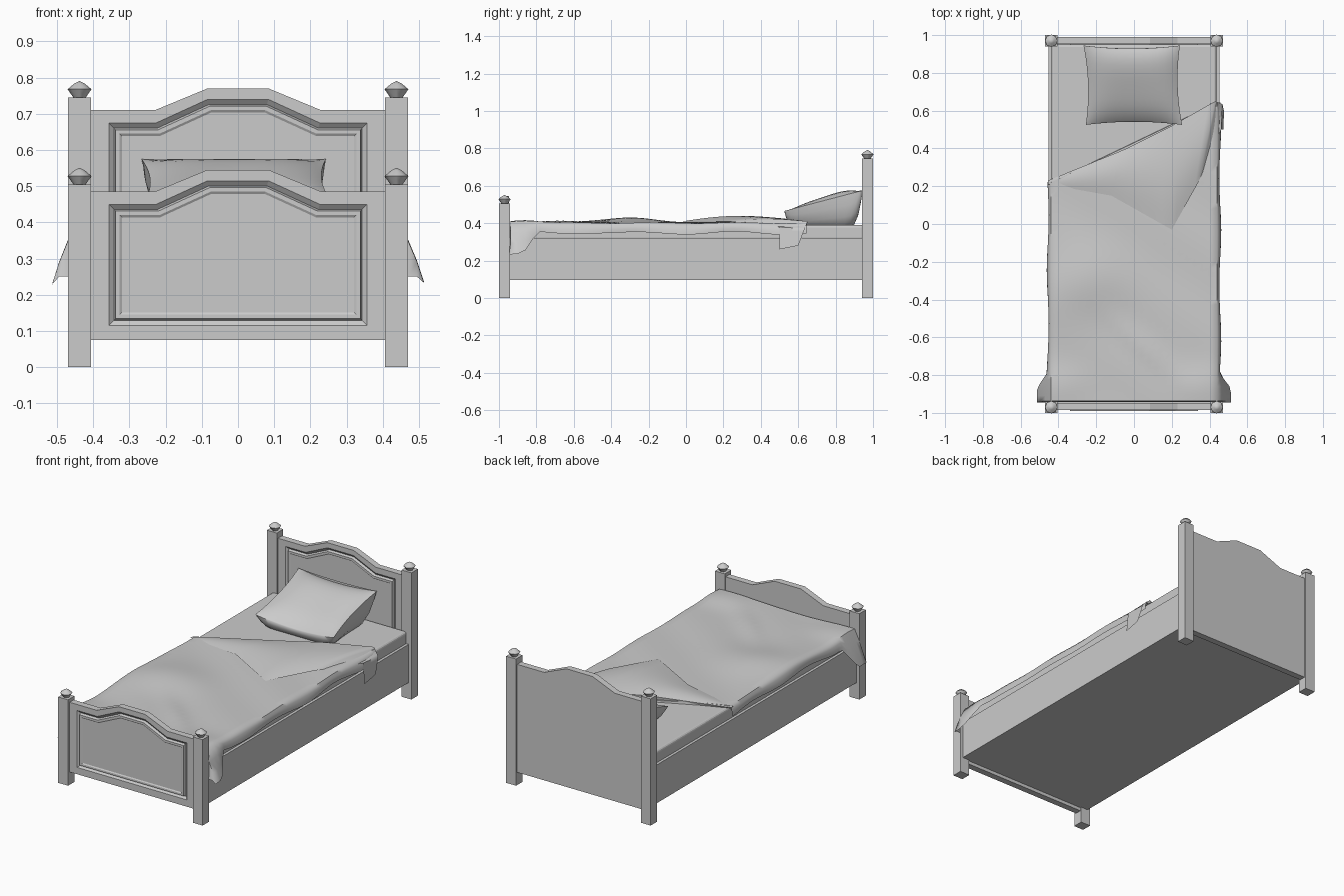
import bpy, bmesh, math
from mathutils import Vector

cube = bpy.data.objects.get("Cube")
if cube:
    bpy.data.objects.remove(cube, do_unlink=True)

grey = bpy.data.materials.new("plain_grey")
grey.use_nodes = True
grey.diffuse_color = (0.6, 0.6, 0.6, 1)
grey.node_tree.nodes["Principled BSDF"].inputs["Base Color"].default_value = (0.6, 0.6, 0.6, 1)


def finish(name, bm, smooth=None, fix_normals=True):
    if fix_normals:
        bmesh.ops.recalc_face_normals(bm, faces=bm.faces)
    mesh = bpy.data.meshes.new(name)
    bm.to_mesh(mesh)
    bm.free()
    obj = bpy.data.objects.new(name, mesh)
    bpy.context.collection.objects.link(obj)
    mesh.materials.append(grey)
    if smooth:
        bpy.ops.object.select_all(action='DESELECT')
        obj.select_set(True)
        bpy.context.view_layer.objects.active = obj
        bpy.ops.object.shade_smooth_by_angle(angle=math.radians(smooth))
    return obj


def box(name, x0, x1, y0, y1, z0, z1, bevel=0):
    bm = bmesh.new()
    bmesh.ops.create_cube(bm, size=1)
    for v in bm.verts:
        v.co = ((x0 + x1) / 2 + v.co.x * (x1 - x0),
                (y0 + y1) / 2 + v.co.y * (y1 - y0),
                (z0 + z1) / 2 + v.co.z * (z1 - z0))
    obj = finish(name, bm)
    if bevel:
        mod = obj.modifiers.new("rounded_edge", 'BEVEL')
        mod.width, mod.segments = bevel, 3
    return obj


def skin(bm, rows):
    """Quads between neighbouring rows of points."""
    grid = [[bm.verts.new(p) for p in row] for row in rows]
    for a, b in zip(grid, grid[1:]):
        for i in range(len(a) - 1):
            bm.faces.new((a[i], a[i + 1], b[i + 1], b[i]))
    return grid


# Posts with faceted finials
def post(name, x, y, top):
    box(name, x - 0.032, x + 0.032, y - 0.03, y + 0.03, 0, top)
    bm = bmesh.new()
    rings = []
    for r, h in ((0.017, 0), (0.033, 0.023), (0.014, 0.039)):
        rings.append([bm.verts.new((x + r * math.cos(k * math.tau / 8),
                                    y + r * math.sin(k * math.tau / 8), top + h)) for k in range(8)])
    for a, b in zip(rings, rings[1:]):
        for k in range(8):
            bm.faces.new((a[k], a[k - 1], b[k - 1], b[k]))
    tip = bm.verts.new((x, y, top + 0.046))
    for k in range(8):
        bm.faces.new((rings[-1][k], rings[-1][k - 1], tip))
    bm.faces.new(rings[0])
    finish(name + "_finial", bm, 50)


for side, sx in (("left", 1), ("right", -1)):
    post(f"head_post_{side}", sx * 0.438, 0.97, 0.745)
    post(f"foot_post_{side}", sx * 0.438, -0.97, 0.505)


# Arched boards with a grooved, raised panel on the front
def outline(half, base, shoulder, knee, peak, peak_x):
    right = [(half, base), (half, shoulder), (knee, shoulder), (peak_x, peak)]
    return right + [(-x, z) for x, z in reversed(right)]


def panel(inset, drop):
    return outline(0.357 - inset, 0.115 + inset, 0.675 - inset - drop,
                   0.226 - inset * 0.3, 0.74 - inset - drop, 0.084 - inset * 0.3)


def board(name, front, back, drop):
    edge = outline(0.41, 0.075, 0.71 - drop, 0.23, 0.77 - drop, 0.085)
    loops = [(edge, back), (edge, front), (panel(0, drop), front),
             (panel(0.014, drop), front + 0.012), (panel(0.019, drop), front - 0.004),
             (panel(0.03, drop), front - 0.004), (panel(0.036, drop), front)]
    bm = bmesh.new()
    rings = [[bm.verts.new((x, y, z)) for x, z in pts] for pts, y in loops]
    for a, b in zip(rings, rings[1:]):
        for k in range(len(a)):
            bm.faces.new((a[k - 1], a[k], b[k], b[k - 1]))
    bm.faces.new(rings[0])
    bm.faces.new(rings[-1])
    finish(name, bm)


board("headboard", 0.952, 0.99, 0)
board("footboard", -0.985, -0.947, 0.225)

# Base and mattress
box("bed_base", -0.452, 0.452, -0.95, 0.955, 0.095, 0.32)
box("mattress", -0.437, 0.437, -0.942, 0.95, 0.31, 0.39, 0.014)


# Blanket: draped sheet with soft wrinkles, cut on a slant at the head end
def bump(x, y, cx, cy, rx, ry):
    return math.exp(-((x - cx) / rx) ** 2 - ((y - cy) / ry) ** 2)


def blanket_top(x, y):
    ridge = (x - 0.05) + (y + 0.65)
    crease = math.exp(-(ridge / 0.06) ** 2) * bump(x, y, 0.05, -0.65, 0.22, 0.22)
    return (0.402 + 0.03 * bump(x, y, -0.3, -0.32, 0.22, 0.18) + 0.014 * crease
            + 0.016 * bump(x, y, 0.38, -0.85, 0.15, 0.1) + 0.012 * bump(x, y, -0.38, -0.85, 0.15, 0.1)
            + 0.003 * math.sin(9 * x + 14 * y))


def blanket_point(u, v):
    x = max(-0.44, min(0.44, u))
    over = abs(u) - 0.44
    end = 0.43 + 0.478 * x
    y = -0.938 + (end + 0.938) * v
    z = blanket_top(x, y)
    if over > 0:
        sx = math.copysign(1, u)
        flare = max(0, min(1, (-0.79 - y) / 0.08))
        k = over / 0.06
        wave = 0.006 * math.sin(11 * y + 2 * sx)
        x += sx * (0.016 * min(1, 2 * k) + k * (0.058 * flare + wave * (1 - flare)))
        z -= k * (0.055 + 0.125 * flare + wave)
    return Vector((x, y, z))


columns = [-0.5, -0.48, -0.46] + [-0.44 + 0.88 * i / 22 for i in range(23)] + [0.46, 0.48, 0.5]
rows = [[blanket_point(u, j / 40) for u in columns] for j in range(41)]
hem = [Vector((p.x, -0.944, min(p.z, 0.25))) for p in rows[0]]
tail = [Vector((p.x, p.y + 0.003, min(p.z, 0.385))) for p in rows[-1]]
bm = bmesh.new()
skin(bm, [hem] + rows + [tail])
finish("blanket", bm, 60, False)


# Turned-back corner of the blanket, hanging over the left side
def along(points, t):
    s = t * (len(points) - 1)
    i = min(int(s), len(points) - 2)
    return Vector(points[i]).lerp(Vector(points[i + 1]), s - i)


crease_line = [(-0.455, 0.23, 0.395), (-0.05, 0.395, 0.418), (0.2, 0.52, 0.425),
               (0.43, 0.65, 0.41), (0.468, 0.635, 0.37), (0.476, 0.6, 0.28)]
free_edge = [(-0.455, 0.21, 0.395), (-0.12, 0.15, 0.41), (0.2, -0.03, 0.408),
             (0.34, 0.22, 0.41), (0.462, 0.5, 0.38), (0.474, 0.5, 0.26)]
rows = []
for j in range(13):
    t = j / 12
    row = []
    for i in range(31):
        s = i / 30
        p = along(crease_line, s).lerp(along(free_edge, s), t)
        p.z += 0.022 * math.sin(math.pi * t) * math.sin(math.pi * min(1, s / 0.75))
        row.append(p)
    rows.append(row)
lip = [Vector((p.x, p.y - 0.004, min(p.z, 0.39))) for p in rows[0]]
bm = bmesh.new()
skin(bm, [lip] + rows)
bmesh.ops.reverse_faces(bm, faces=bm.faces)
finish("blanket_fold", bm, 60, False)


# Pillow leaning on the headboard: two bulged sheets meeting at a seam
def pillow_point(u, v, upper):
    round_u, round_v = 1 - u ** 4, 1 - v ** 4
    x = u * (0.255 - 0.018 * (1 - v * v)) - 0.012 * (1 + v) / 2
    y = 0.735 + v * (0.21 - 0.016 * (1 - u * u))
    seam = 0.52 + 0.055 * v - 0.03 * (1 - u * u) * (1 - v) / 2
    if upper:
        z = seam + 0.034 * round_u * round_v - 0.012 * (1 - u * u) * v * v * (v > 0)
    else:
        z = seam - (seam - 0.365) * ((1 - u ** 8) * (1 - v ** 8)) ** 0.6
    return (x, y, z)


bm = bmesh.new()
steps = [math.sin(math.pi / 2 * (i / 8 - 1)) for i in range(17)]
for upper in (True, False):
    skin(bm, [[pillow_point(u, v, upper) for u in steps] for v in steps])
bmesh.ops.remove_doubles(bm, verts=bm.verts, dist=0.0005)
finish("pillow", bm, 60)
